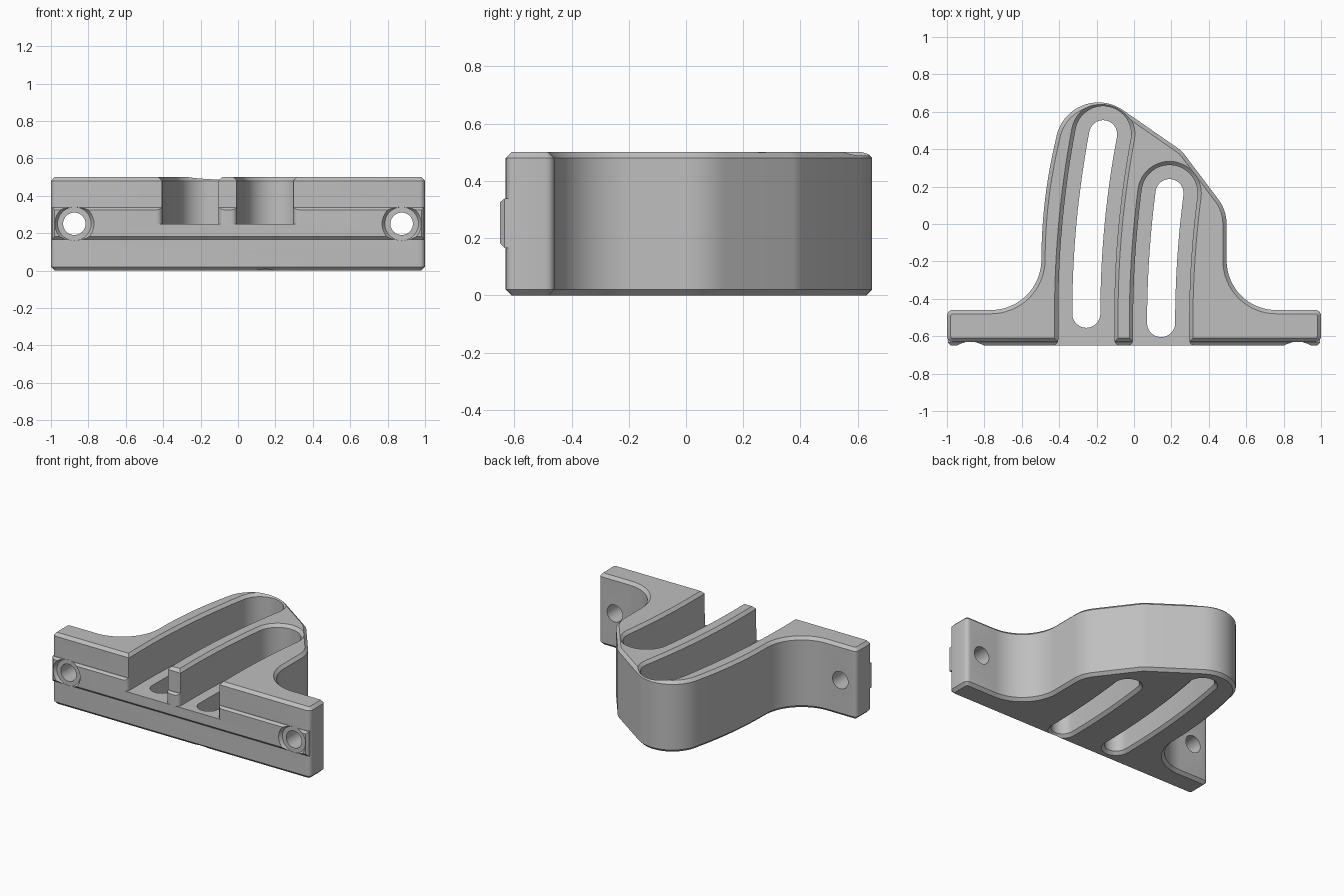
import bpy
import bmesh
from math import sin, cos, radians, atan2, degrees
from mathutils import Vector

cube = bpy.data.objects.get("Cube")
if cube:
    bpy.data.objects.remove(cube, do_unlink=True)

grey = bpy.data.materials.new("plain grey")
grey.use_nodes = True
COLOUR = (0.52, 0.52, 0.52, 1)
grey.diffuse_color = COLOUR
grey.node_tree.nodes["Principled BSDF"].inputs["Base Color"].default_value = COLOUR


def arc(cx, cy, r, a0, a1, n=8):
    """Points on an arc, angles in degrees."""
    angles = [radians(a0 + (a1 - a0) * i / n) for i in range(n + 1)]
    return [Vector((cx + r * cos(a), cy + r * sin(a))) for a in angles]


def inset(points, d):
    """Mitred inward offset of a counter-clockwise outline."""
    result = []
    for i, p in enumerate(points):
        e1 = (p - points[i - 1]).normalized()
        e2 = (points[(i + 1) % len(points)] - p).normalized()
        n1, n2 = Vector((-e1.y, e1.x)), Vector((-e2.y, e2.x))
        result.append(p + (n1 + n2) * d / (1 + n1.dot(n2)))
    return result


def at_z(points, z):
    return [(p.x, p.y, z) for p in points]


def at_y(points, y):
    return [(p.x, y, p.y) for p in points]


def loft(name, rings):
    """Closed solid through rings that share a point count."""
    bm = bmesh.new()
    loops = [[bm.verts.new(co) for co in ring] for ring in rings]
    n = len(loops[0])
    for low, high in zip(loops, loops[1:]):
        for i in range(n):
            j = (i + 1) % n
            bm.faces.new((low[i], low[j], high[j], high[i]))
    bm.faces.new(loops[0][::-1])
    bm.faces.new(loops[-1])
    bmesh.ops.recalc_face_normals(bm, faces=bm.faces)
    mesh = bpy.data.meshes.new(name)
    bm.to_mesh(mesh)
    bm.free()
    mesh.materials.append(grey)
    obj = bpy.data.objects.new(name, mesh)
    bpy.context.collection.objects.link(obj)
    return obj


def combine(target, tool, operation):
    """Apply a boolean and discard the tool."""
    tool.hide_render = True
    mod = target.modifiers.new("combine", "BOOLEAN")
    mod.operation, mod.object, mod.solver = operation, tool, "EXACT"
    bpy.context.view_layer.objects.active = target
    bpy.ops.object.modifier_apply(modifier=mod.name)
    bpy.data.objects.remove(tool, do_unlink=True)


def slot_ring(x0, y0, bend, y1, r, open_front=False):
    """Bent slot outline; an open slot runs out of the front with rounded lips."""
    right, left = [], []
    steps = 16
    for i in range(steps + 1):
        t = i / steps
        p = Vector((x0 + bend * t * t, y0 + (y1 - y0) * t))
        side = Vector((y1 - y0, -2 * bend * t)).normalized() * r
        right.append(p + side)
        left.append(p - side)
    tilt = degrees(atan2(side.y, side.x))
    cap = arc(p.x, p.y, r, tilt, tilt + 180, 24)
    body = right[:-1] + cap + left[-2::-1]
    if not open_front:
        return body + arc(x0, y0, r, 180, 360, 24)[1:-1]
    lip = 0.03
    lip_l = arc(x0 - r - lip, -0.62, lip, 0, -90, 6)
    lip_r = arc(x0 + r + lip, -0.62, lip, 270, 180, 6)
    ends = [Vector((x0 - r - lip, -0.8)), Vector((x0 + r + lip, -0.8))]
    return body + lip_l + ends + lip_r


# Body outline, counter-clockwise from the front corner
side_curve = []
for i in range(1, 12):
    t = 1 - i / 12
    side_curve.append(Vector((-0.495 + 0.079 * t * t, -0.19 + 0.65 * t)))
outline = (
    arc(-0.97, -0.6, 0.03, 180, 270, 5)
    + arc(0.97, -0.6, 0.03, 270, 360, 5)
    + arc(0.97, -0.49, 0.03, 0, 90, 5)
    + arc(0.76, -0.195, 0.265, 270, 180, 16)
    + arc(0.275, 0, 0.22, 0, 39, 8)
    + arc(0.14, 0.27, 0.165, 39, 56, 4)
    + arc(-0.19, 0.42, 0.23, 56, 170, 20)
    + side_curve
    + arc(-0.765, -0.19, 0.27, 0, -90, 16)
    + arc(-0.97, -0.49, 0.03, 90, 180, 5)
)
levels = [(0, 0.02), (0.02, 0), (0.48, 0), (0.5, 0.02)]
bracket = loft("slotted_bracket", [at_z(inset(outline, d), z) for z, d in levels])


# Chamfered locating rail across the front
def rail_ring(y, half, low, high):
    return [(-half, y, low), (half, y, low), (half, y, high), (-half, y, high)]


rail = loft("front_rail", [
    rail_ring(-0.6, 0.995, 0.165, 0.338),
    rail_ring(-0.634, 0.995, 0.165, 0.338),
    rail_ring(-0.65, 0.98, 0.182, 0.325),
])
combine(bracket, rail, "UNION")

# Open channels from the top, with a through slot in each floor
for x0, y0, bend, y1 in [(-0.255, -0.48, 0.09, 0.48), (0.145, -0.53, 0.045, 0.165)]:
    channel = loft("channel_cutter", [
        at_z(slot_ring(x0, y0, bend, y1, r, True), z)
        for z, r in [(0.25, 0.15), (0.48, 0.15), (0.53, 0.2)]
    ])
    combine(bracket, channel, "DIFFERENCE")
    slot = loft("slot_cutter", [
        at_z(slot_ring(x0, y0, bend, y1, r), z)
        for z, r in [(-0.02, 0.115), (0.02, 0.075), (0.3, 0.075)]
    ])
    combine(bracket, slot, "DIFFERENCE")

# Mounting holes, with the rail cleared around each
for x in (-0.875, 0.875):
    for name, rings in [
        ("recess_cutter", [(-0.629, 0.09), (-0.66, 0.112)]),
        ("hole_cutter", [(-0.8, 0.06), (-0.3, 0.06)]),
    ]:
        cutter = loft(name, [at_y(arc(x, 0.25, r, 0, 360, 40)[:-1], y) for y, r in rings])
        combine(bracket, cutter, "DIFFERENCE")

bpy.ops.object.select_all(action="DESELECT")
bracket.select_set(True)
bpy.context.view_layer.objects.active = bracket
bpy.ops.object.shade_smooth_by_angle(angle=radians(30))
